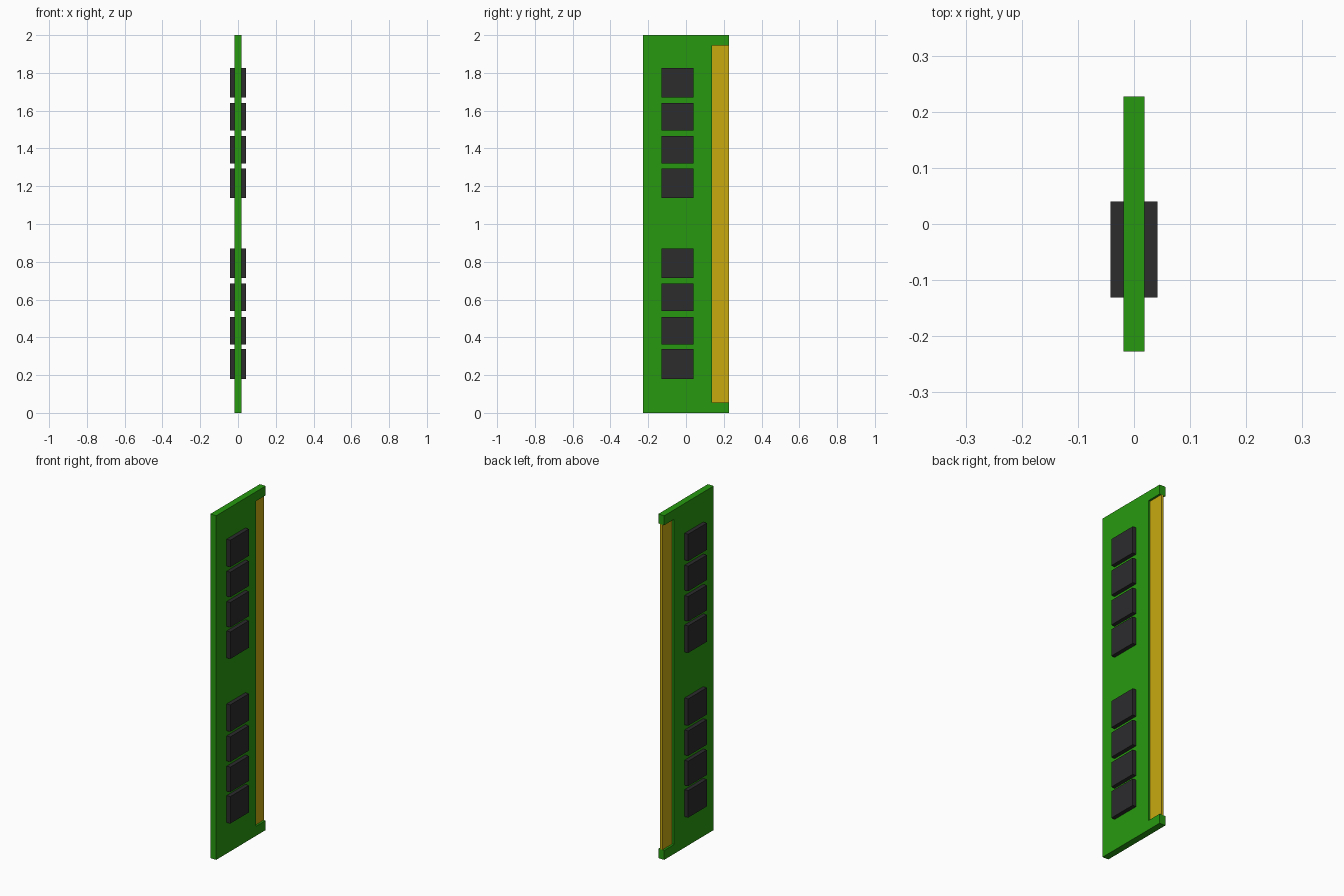
import bpy, bmesh

if "Cube" in bpy.data.objects:
    bpy.data.objects.remove(bpy.data.objects["Cube"])


def material(name, color):
    m = bpy.data.materials.new(name)
    m.diffuse_color = (*color, 1)
    m.use_nodes = True
    m.node_tree.nodes["Principled BSDF"].inputs["Base Color"].default_value = m.diffuse_color
    return m


GREEN = material("board_green", (0.02, 0.32, 0.005))
GOLD = material("contact_gold", (0.58, 0.40, 0.005))
BLACK = material("chip_black", (0.025, 0.025, 0.027))


def make_object(name, bm, mat):
    bmesh.ops.recalc_face_normals(bm, faces=bm.faces)
    mesh = bpy.data.meshes.new(name)
    bm.to_mesh(mesh)
    bm.free()
    mesh.materials.append(mat)
    obj = bpy.data.objects.new(name, mesh)
    bpy.context.collection.objects.link(obj)
    return obj


def extruded_profile(name, points, x0, x1, mat):
    """Extrude a (y, z) outline along x."""
    bm = bmesh.new()
    face = bm.faces.new([bm.verts.new((x0, y, z)) for y, z in points])
    ext = bmesh.ops.extrude_face_region(bm, geom=[face])["geom"]
    verts = [v for v in ext if isinstance(v, bmesh.types.BMVert)]
    bmesh.ops.translate(bm, verts=verts, vec=(x1 - x0, 0, 0))
    return make_object(name, bm, mat)


def box(name, x, y, z, mat):
    outline = [(y[0], z[0]), (y[1], z[0]), (y[1], z[1]), (y[0], z[1])]
    return extruded_profile(name, outline, x[0], x[1], mat)


T, W, SLOT = 0.019, 0.227, 0.137
Z0, Z1 = 0.055, 1.945

# Circuit board with a long slot along one edge
extruded_profile("circuit_board",
                 [(-W, 0), (W, 0), (W, Z0), (SLOT, Z0),
                  (SLOT, Z1), (W, Z1), (W, 2), (-W, 2)], -T, T, GREEN)

# Thin contact strip set into the slot
box("contact_strip", (-0.007, 0.007), (SLOT, W), (Z0, Z1), GOLD)

# Two groups of four memory chips on both faces
offsets = [(0, 0.157), (0.183, 0.328), (0.359, 0.504), (0.534, 0.690)]
for group, base in (("lower", 0.18), ("upper", 1.137)):
    for i, (a, b) in enumerate(offsets, 1):
        for side, x in (("right", (T, 0.042)), ("left", (-0.042, -T))):
            box(f"{group}_{side}_chip_{i}", x, (-0.131, 0.04),
                (base + a, base + b), BLACK)
